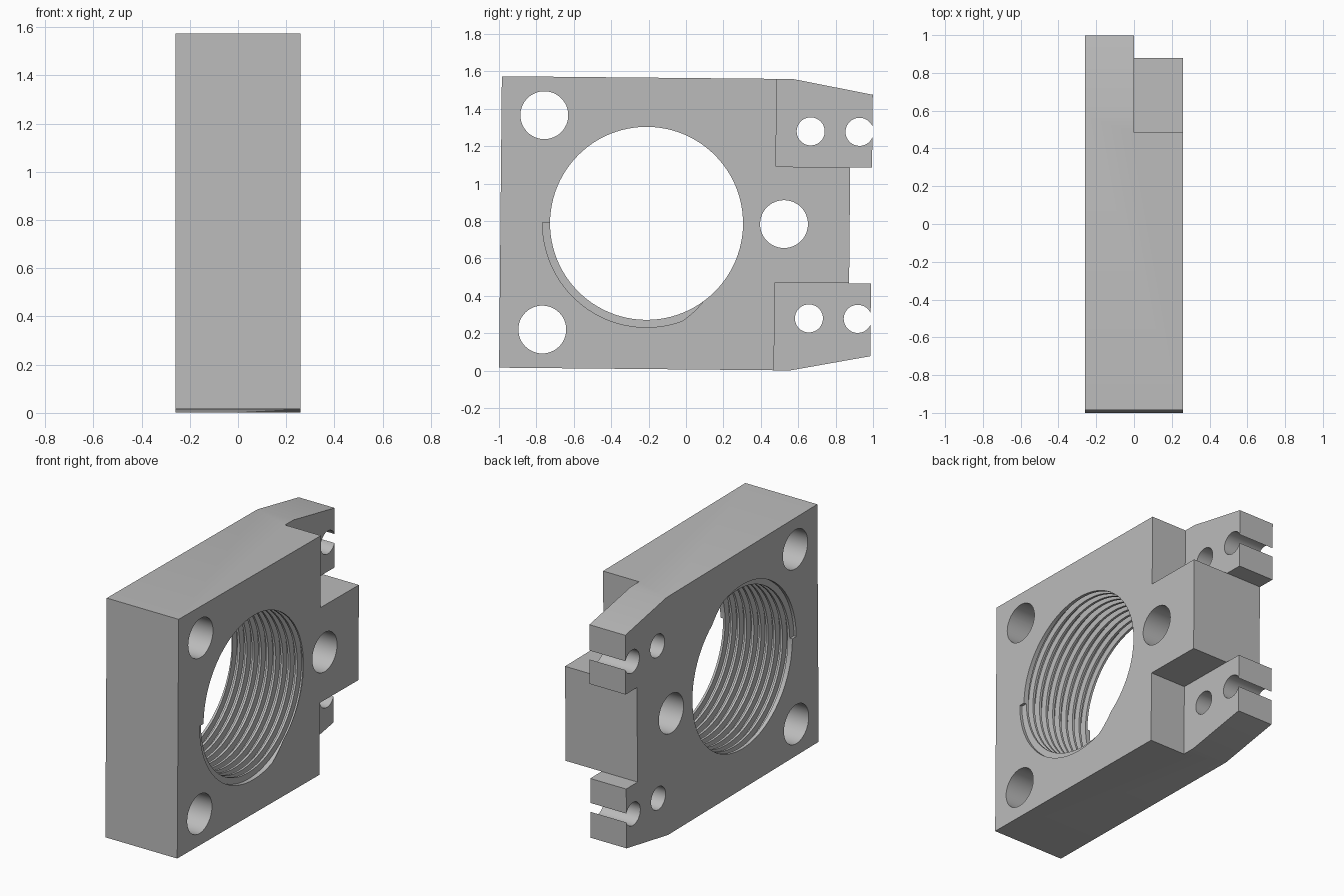
import bpy, bmesh
from math import pi, cos, sin
from mathutils import Matrix, Vector

if "Cube" in bpy.data.objects:
    bpy.data.objects.remove(bpy.data.objects["Cube"])

HALF = 0.26          # half thickness along x
MID = 0.785          # height of the symmetry line
BORE_Y, BORE_R, ROOT_R = -0.211, 0.516, 0.556

steel = bpy.data.materials.new("plain grey metal")
steel.use_nodes = True
steel.diffuse_color = (0.5, 0.5, 0.5, 1)
steel.node_tree.nodes["Principled BSDF"].inputs["Base Color"].default_value = (0.5, 0.5, 0.5, 1)


def make(name, bm):
    bmesh.ops.recalc_face_normals(bm, faces=bm.faces)
    mesh = bpy.data.meshes.new(name)
    bm.to_mesh(mesh)
    bm.free()
    mesh.materials.append(steel)
    obj = bpy.data.objects.new(name, mesh)
    bpy.context.collection.objects.link(obj)
    return obj


def prism(name, outline, x0, x1):
    """Extrude a (y, height above the symmetry line) outline along x."""
    bm = bmesh.new()
    face = bm.faces.new([bm.verts.new((x0, y, MID + h)) for y, h in outline])
    out = bmesh.ops.extrude_face_region(bm, geom=[face])["geom"]
    moved = [v for v in out if isinstance(v, bmesh.types.BMVert)]
    bmesh.ops.translate(bm, verts=moved, vec=(x1 - x0, 0, 0))
    return make(name, bm)


def drill(name, y, h, r, segments=48):
    bm = bmesh.new()
    place = Matrix.Translation((0, y, MID + h)) @ Matrix.Rotation(pi / 2, 4, "Y")
    bmesh.ops.create_cone(bm, cap_ends=True, segments=segments, radius1=r,
                          radius2=r, depth=4 * HALF, matrix=place)
    return make(name, bm)


def thread_cutter(turns=10, steps=96):
    """Square-section helix running from one face to the other."""
    pitch, root, mouth = 2 * HALF / turns, 0.016, 0.019
    section = [(-mouth, BORE_R - 0.012), (-root, ROOT_R), (root, ROOT_R), (mouth, BORE_R - 0.012)]
    bm = bmesh.new()
    rings = []
    for i in range(turns * steps + 1):
        a = pi + 2 * pi * i / steps
        x = HALF - pitch * i / steps
        rings.append([bm.verts.new((x + dx, BORE_Y + r * cos(a), MID + r * sin(a)))
                      for dx, r in section])
    for p, q in zip(rings, rings[1:]):
        for j in range(4):
            k = (j + 1) % 4
            bm.faces.new((p[j], p[k], q[k], q[j]))
    bm.faces.new(rings[0])
    bm.faces.new(rings[-1])
    return make("thread_cutter", bm)


# Block: upper outline mirrored about the symmetry line
upper = [(0.875, 0.31), (0.992, 0.31), (0.992, 0.699), (0.565, 0.779), (-0.992, 0.779)]
block = prism("threaded_block", upper + [(y, -h) for y, h in reversed(upper)], -HALF, HALF)

cutters = []
for s in (1, -1):
    # Recess that leaves a half-thickness clamp tab
    recess = [(0.478, s * 0.31), (1.2, s * 0.31), (1.2, s * 1.0), (0.478, s * 1.0)]
    cutters.append(prism("tab_recess", recess, 0, 2 * HALF))
    # Corner bolt hole, tab hole and the hole that opens at the tab end
    cutters.append(drill("bolt_hole", -0.763, s * 0.573, 0.128))
    cutters.append(drill("tab_hole", 0.662, s * 0.5, 0.075))
    cutters.append(drill("open_tab_hole", 0.923, s * 0.5, 0.075))
cutters.append(drill("tongue_hole", 0.524, 0.003, 0.128))
cutters.append(drill("bore", BORE_Y, 0, BORE_R, 96))
cutters.append(thread_cutter())

for c in cutters:
    c.hide_render = True
    mod = block.modifiers.new(c.name, "BOOLEAN")
    mod.operation, mod.solver, mod.object = "DIFFERENCE", "EXACT", c

# Bake the cuts, then remove the cutters
bpy.context.view_layer.update()
graph = bpy.context.evaluated_depsgraph_get()
baked = bpy.data.meshes.new_from_object(block.evaluated_get(graph))
block.modifiers.clear()
block.data = baked
for c in cutters:
    bpy.data.objects.remove(c)

# Slight tilt of the whole block
pivot = Matrix.Translation(Vector((0, 0, MID)))
baked.transform(pivot @ Matrix.Rotation(-0.0095, 4, "X") @ pivot.inverted())
baked.materials.clear()
baked.materials.append(steel)
for poly in baked.polygons:
    poly.material_index = 0

bpy.ops.object.select_all(action="DESELECT")
block.select_set(True)
bpy.context.view_layer.objects.active = block
bpy.ops.object.shade_smooth_by_angle(angle=pi / 6)
